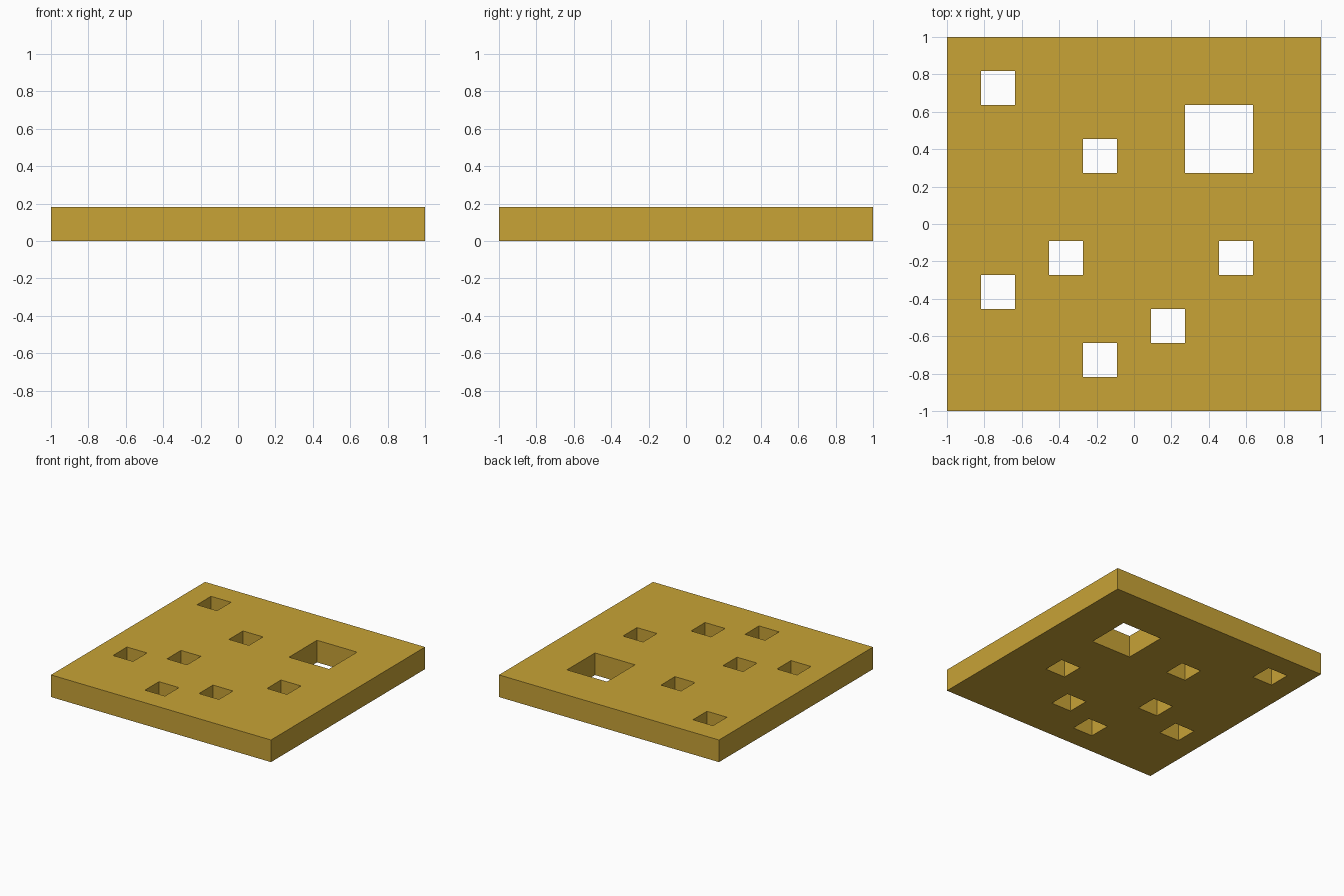
import bpy, bmesh

if "Cube" in bpy.data.objects:
    bpy.data.objects.remove(bpy.data.objects["Cube"])

N = 11                 # the plate is an 11 x 11 grid of cells, one cell thick
CELL = 2 / N

# Cells (column, row) left open as square through-holes
holes = {(1, 9), (4, 7), (3, 4), (8, 4), (1, 3), (6, 2), (4, 1)}
# Large window, two cells wide
holes |= {(i, j) for i in (7, 8) for j in (7, 8)}

# Flat sheet with the open cells removed
bm = bmesh.new()
bmesh.ops.create_grid(bm, x_segments=N, y_segments=N, size=1)


def cell_of(face):
    c = face.calc_center_median()
    return int((c.x + 1) / CELL), int((c.y + 1) / CELL)


bmesh.ops.delete(bm, geom=[f for f in bm.faces if cell_of(f) in holes], context='FACES')
mesh = bpy.data.meshes.new("perforated_plate")
bm.to_mesh(mesh)
bm.free()

plate = bpy.data.objects.new("perforated_plate", mesh)
bpy.context.collection.objects.link(plate)

# Thicken upward from z = 0
solid = plate.modifiers.new("thickness", 'SOLIDIFY')
solid.thickness = CELL
solid.offset = 1

# Single ochre colour
ochre = bpy.data.materials.new("ochre yellow")
ochre.diffuse_color = (0.578, 0.366, 0.037, 1)
ochre.use_nodes = True
ochre.node_tree.nodes["Principled BSDF"].inputs["Base Color"].default_value = ochre.diffuse_color
mesh.materials.append(ochre)
